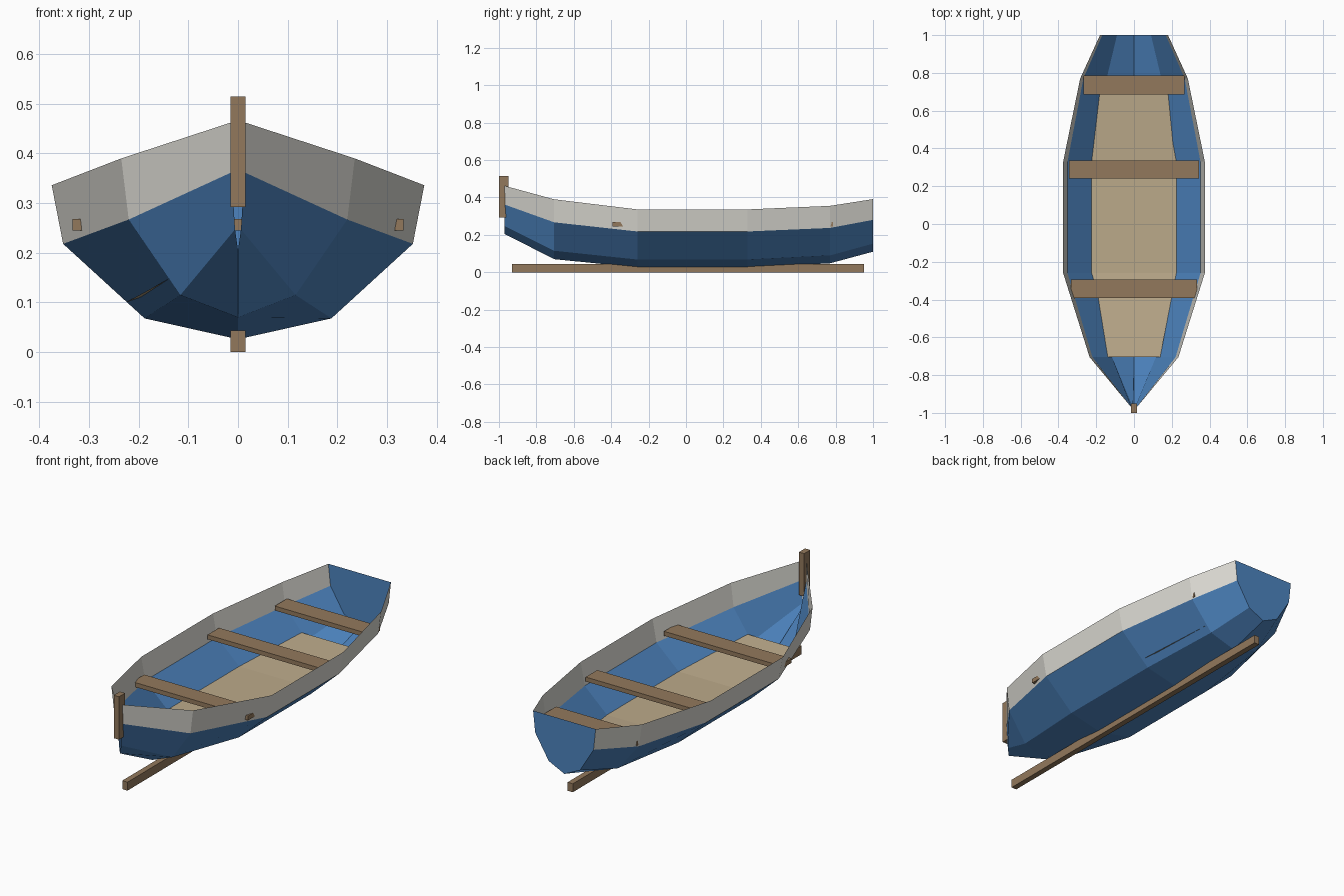
import bpy, bmesh
from mathutils import Vector

cube = bpy.data.objects.get("Cube")
if cube:
    bpy.data.objects.remove(cube)


def material(name, rgb):
    m = bpy.data.materials.new(name)
    m.use_nodes = True
    colour = (*rgb, 1)
    m.diffuse_color = colour
    m.node_tree.nodes["Principled BSDF"].inputs["Base Color"].default_value = colour
    return m


BLUE = material("hull blue", (0.074, 0.23, 0.52))
WHITE = material("stripe off white", (0.71, 0.70, 0.65))
WOOD = material("brown wood", (0.29, 0.19, 0.107))
SAND = material("floor tan", (0.50, 0.40, 0.255))


def add_object(name, bm, *mats):
    mesh = bpy.data.meshes.new(name)
    bm.to_mesh(mesh)
    bm.free()
    for m in mats:
        mesh.materials.append(m)
    obj = bpy.data.objects.new(name, mesh)
    bpy.context.collection.objects.link(obj)
    return obj


def box(name, low, high, mat):
    low, high = Vector(low), Vector(high)
    bm = bmesh.new()
    bmesh.ops.create_cube(bm, size=1)
    bmesh.ops.scale(bm, vec=high - low, verts=bm.verts)
    bmesh.ops.translate(bm, vec=(low + high) / 2, verts=bm.verts)
    return add_object(name, bm, mat)


# Hull stations from bow to stern: y, then (half width, height)
# for the rim, the stripe's lower edge, the chine and the keel line
stations = [
    (-0.97, (0.015, 0.462), (0.013, 0.362), (0.006, 0.247), (0, 0.205)),
    (-0.705, (0.235, 0.39), (0.22, 0.267), (0.116, 0.115), (0, 0.07)),
    (-0.26, (0.375, 0.336), (0.352, 0.218), (0.188, 0.068), (0, 0.026)),
    (0.33, (0.375, 0.336), (0.352, 0.218), (0.188, 0.068), (0, 0.026)),
    (0.77, (0.285, 0.355), (0.268, 0.237), (0.145, 0.09), (0, 0.048)),
    (1.0, (0.18, 0.391), (0.168, 0.28), (0.09, 0.153), (0, 0.11)),
]

# Open hull shell with a flat transom
bm = bmesh.new()
rings = []
for y, *half in stations:
    right = [bm.verts.new((-x, y, z)) for x, z in half]
    left = [bm.verts.new((x, y, z)) for x, z in reversed(half[:-1])]
    rings.append(right + left)
for a, b in zip(rings, rings[1:]):
    for i in range(len(a) - 1):
        face = bm.faces.new((a[i], a[i + 1], b[i + 1], b[i]))
        face.material_index = int(i in (0, len(a) - 2))
bm.faces.new(rings[-1])
bmesh.ops.recalc_face_normals(bm, faces=bm.faces)
if bm.faces[:][-1].normal.y < 0:
    bmesh.ops.reverse_faces(bm, faces=bm.faces)
add_object("hull", bm, BLUE, WHITE)

# Floor sheet, following the chine a little above it
bm = bmesh.new()
rows = []
for y, rim, stripe, chine, keel in stations[1:5]:
    z = chine[1] + 0.033
    t = (z - chine[1]) / (stripe[1] - chine[1])
    x = chine[0] + t * (stripe[0] - chine[0])
    rows.append([bm.verts.new((s * x, y, z)) for s in (-1, 1)])
for a, b in zip(rows, rows[1:]):
    bm.faces.new((a[0], a[1], b[1], b[0]))
add_object("floor", bm, SAND)

# Bench seats
for name, y0, y1, w in (("front_seat", -0.392, -0.295, 0.333),
                        ("middle_seat", 0.24, 0.335, 0.343),
                        ("rear_seat", 0.685, 0.785, 0.268)):
    box(name, (-w, y0, 0.245), (w, y1, 0.268), WOOD)

# Keel beam and bow post
box("keel_beam", (-0.015, -0.93, 0), (0.015, 0.952, 0.044), WOOD)
box("bow_post", (-0.015, -1, 0.292), (0.015, -0.95, 0.515), WOOD)
